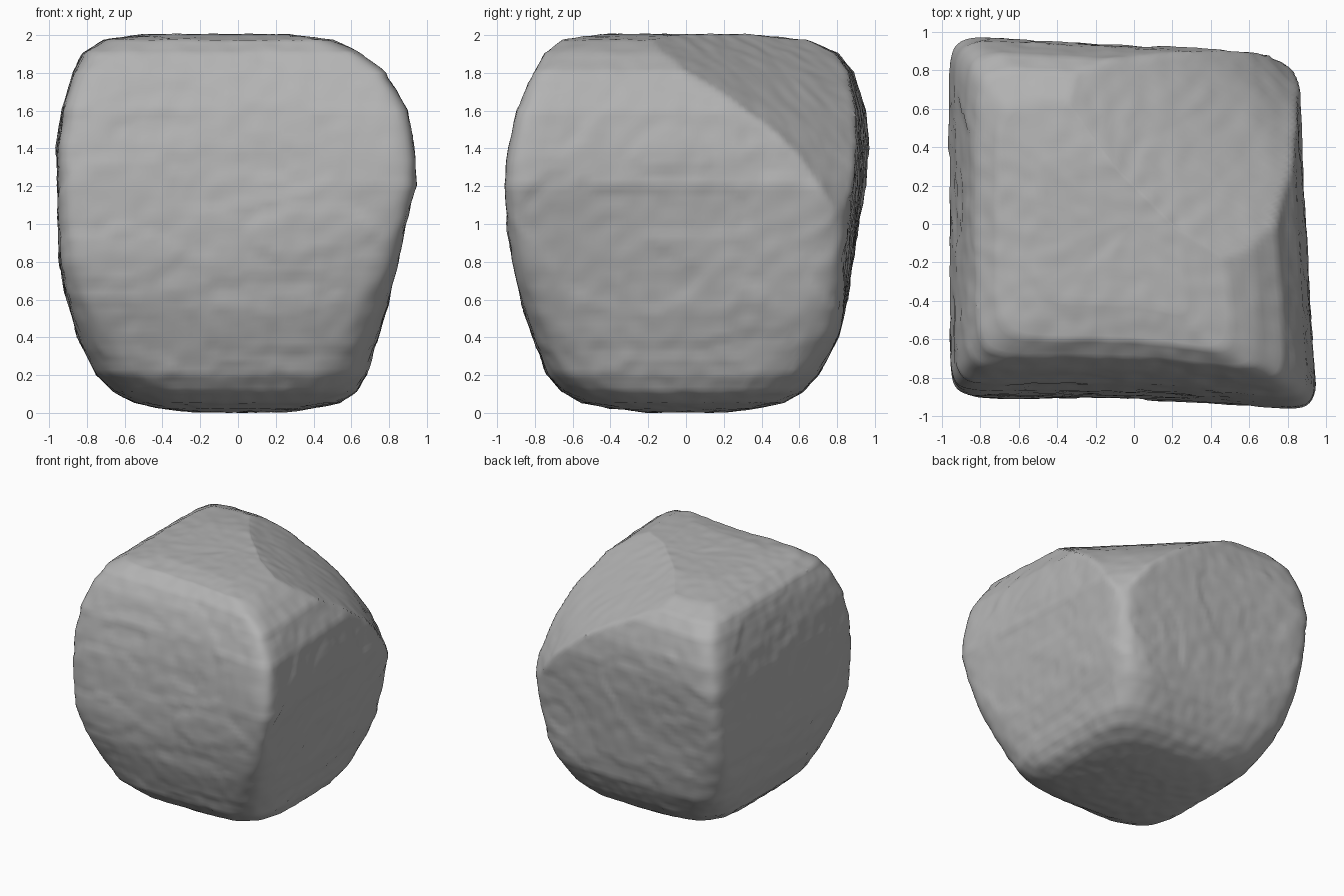
import bpy
import bmesh
import math
from mathutils import Vector, noise

cube = bpy.data.objects.get("Cube")
if cube:
    bpy.data.objects.remove(cube, do_unlink=True)

SIDE = 56      # ring points per side of the block
STEP = 0.033   # spacing of the rings along the profile
CAP = 12       # rings across the flat top and underside

# Profile of the boulder: height, x min, x max, y min, y max, corner squareness
PROFILE = [
    (0.00, -0.25, 0.25, -0.22, 0.22, 2.5),
    (0.02, -0.42, 0.40, -0.40, 0.38, 2.7),
    (0.05, -0.55, 0.54, -0.55, 0.52, 3),
    (0.11, -0.66, 0.63, -0.66, 0.62, 4),
    (0.20, -0.75, 0.69, -0.74, 0.70, 5),
    (0.40, -0.85, 0.74, -0.81, 0.81, 7),
    (0.60, -0.91, 0.80, -0.88, 0.85, 9),
    (0.80, -0.94, 0.86, -0.93, 0.89, 12),
    (1.00, -0.95, 0.91, -0.96, 0.93, 14),
    (1.20, -0.96, 0.96, -0.98, 0.97, 15),
    (1.40, -0.96, 0.95, -0.96, 0.98, 15),
    (1.60, -0.93, 0.92, -0.92, 0.96, 14),
    (1.80, -0.87, 0.81, -0.84, 0.90, 12),
    (1.90, -0.82, 0.68, -0.78, 0.82, 10),
    (1.97, -0.71, 0.53, -0.69, 0.66, 8),
    (2.00, -0.50, 0.30, -0.50, 0.35, 6),
]


def resample(rows):
    """Fill in evenly spaced rings between the profile rows."""
    out = []
    for a, b in zip(rows, rows[1:]):
        length = max(math.hypot(b[0] - a[0], b[i] - a[i]) for i in range(1, 5))
        count = max(1, round(length / STEP))
        for k in range(count):
            out.append([p + (q - p) * k / count for p, q in zip(a, b)])
    return out + [rows[-1]]


def square_ring():
    """Directions spread evenly around a square."""
    ring = []
    for side in range(4):
        c, s = round(math.cos(side * math.pi / 2)), round(math.sin(side * math.pi / 2))
        for k in range(SIDE):
            t = 2 * k / SIDE - 1
            ring.append((c - s * t, s + c * t))
    return ring


def place(row, u, v):
    """Put one ring direction on the rounded, skewed block."""
    z, x0, x1, y0, y1, n = row
    r = (abs(u) ** n + abs(v) ** n) ** (-1 / n)
    u, v = u * r, v * r
    x = u * (x1 if u > 0 else -x0)
    y = v * (y1 if v > 0 else -y0)
    # Lean the upper sides so that two opposite corners stick out
    w = min(1, max(0, (z - 0.55) / 0.65))
    x -= w * (0.05 * (1 + v) + 0.02 * (1 - v * v)) * max(0, u)
    y -= w * 0.05 * (1 + u) * max(0, v)
    y += w * (0.04 * (1 - u) + 0.04 * (1 - u * u)) * max(0, -v)
    # Round the back left corner away towards the top
    limit = 1.66 * (1 - (max(0, z - 0.7) / 1.36) ** 2.8)
    excess = max(0, x + y - limit)
    return Vector((x - excess / 2, y - excess / 2, z))


def roughness(p, normal):
    """Fine grain everywhere and shallow ledges on the sides."""
    grain = 0.006 * noise.noise(p * 11)
    layers = noise.noise(Vector((p.x * 1.6, p.y * 1.6, p.z * 3)))
    ledges = 0.008 * (math.floor(layers * 2) + 0.5)
    return grain + ledges * (1 - abs(normal.z))


def bridge(low, high):
    """Join two rings with a band of quads."""
    for i in range(len(low)):
        j = (i + 1) % len(low)
        bm.faces.new((low[i], low[j], high[j], high[i]))


# Boulder body, lofted ring by ring
bm = bmesh.new()
directions = square_ring()
rings = [[bm.verts.new(place(row, u, v)) for u, v in directions]
         for row in resample(PROFILE)]
for low, high in zip(rings, rings[1:]):
    bridge(low, high)

# Close the underside and the top with shrinking rings
for outer in (rings[0][::-1], rings[-1]):
    edge = outer
    for k in range(CAP - 1, 0, -1):
        scale = k / CAP
        inner = [bm.verts.new((p.co.x * scale, p.co.y * scale, p.co.z)) for p in edge]
        bridge(outer, inner)
        outer = inner
    pole = bm.verts.new((0, 0, edge[0].co.z))
    for i in range(len(outer)):
        bm.faces.new((outer[i], outer[(i + 1) % len(outer)], pole))

# Rough stone surface
bm.normal_update()
moves = [(vert, vert.normal * roughness(vert.co, vert.normal)) for vert in bm.verts]
for vert, move in moves:
    vert.co += move

# Rest on the ground
lowest = min(vert.co.z for vert in bm.verts)
for vert in bm.verts:
    vert.co.z -= lowest

mesh = bpy.data.meshes.new("boulder")
bm.to_mesh(mesh)
bm.free()
boulder = bpy.data.objects.new("boulder", mesh)
bpy.context.collection.objects.link(boulder)

# Stone colour
stone = bpy.data.materials.new("stone_grey")
stone.use_nodes = True
color = (0.45, 0.45, 0.45, 1)
stone.diffuse_color = color
stone.node_tree.nodes["Principled BSDF"].inputs["Base Color"].default_value = color
mesh.materials.append(stone)

bpy.ops.object.select_all(action='DESELECT')
boulder.select_set(True)
bpy.context.view_layer.objects.active = boulder
bpy.ops.object.shade_smooth_by_angle(angle=math.radians(35))
